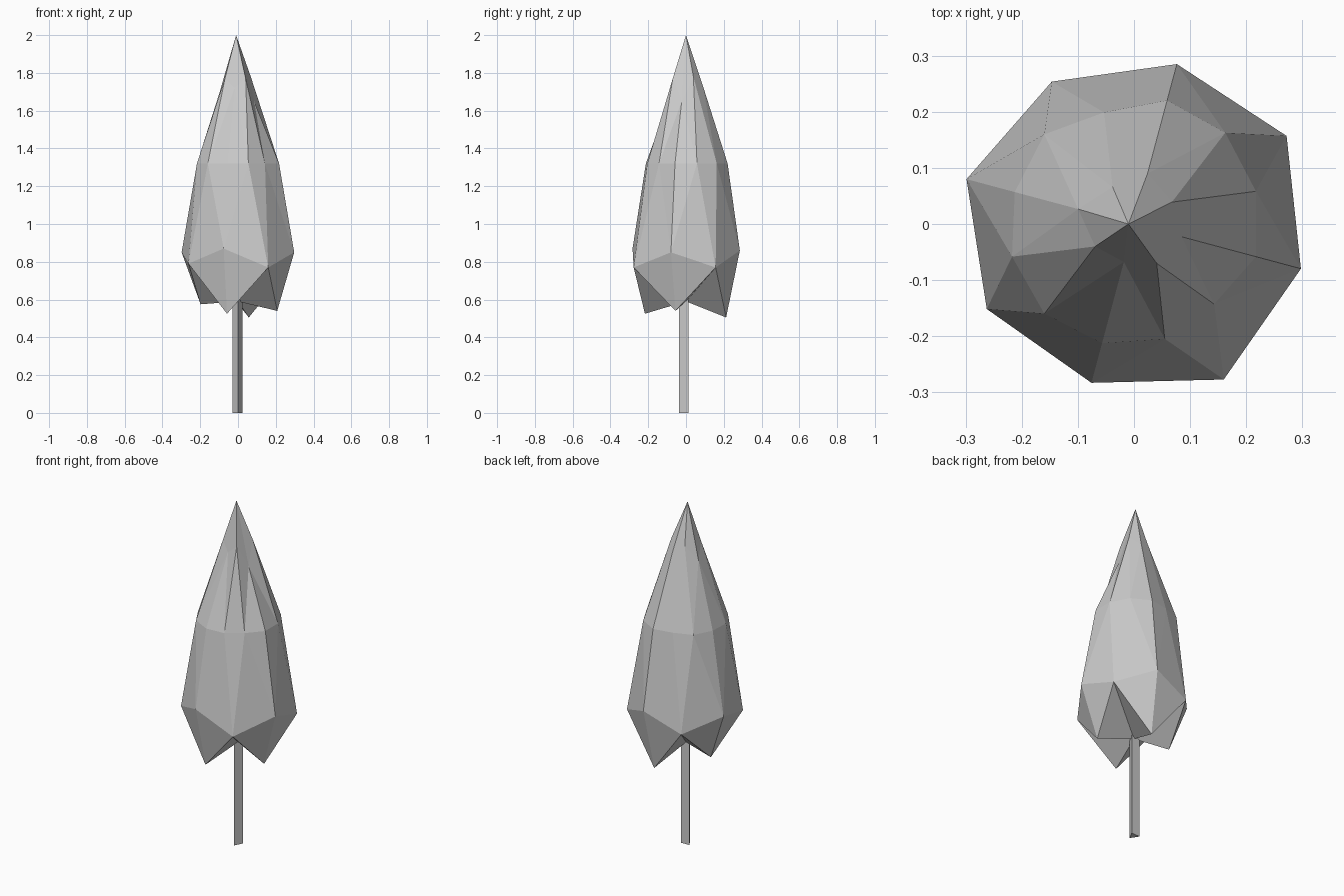
import bpy, bmesh
from math import radians, cos, sin

if "Cube" in bpy.data.objects:
    bpy.data.objects.remove(bpy.data.objects["Cube"])


def polar(bm, deg, r, z):
    a = radians(deg)
    return bm.verts.new((r * cos(a), r * sin(a), z))


def finish(bm, name):
    bmesh.ops.recalc_face_normals(bm, faces=bm.faces)
    mesh = bpy.data.meshes.new(name)
    bm.to_mesh(mesh)
    bm.free()
    obj = bpy.data.objects.new(name, mesh)
    bpy.context.collection.objects.link(obj)


# Foliage: faceted crown made of stacked rings, as (radius, height) pairs
bm = bmesh.new()
START = -105
tips = [(0.225, 0.525), (0.215, 0.54), (0.22, 0.505), (0.205, 0.575)]
belly = [(0.293, 0.87), (0.32, 0.77), (0.308, 0.85), (0.314, 0.77),
         (0.295, 0.86), (0.293, 0.77), (0.309, 0.85), (0.303, 0.79)]
shoulder_r = [0.22, 0.212, 0.202, 0.225, 0.225, 0.23,
              0.228, 0.206, 0.226, 0.22, 0.225, 0.226]
crown = [(0.07, 1.72), (0.081, 1.77), (0.088, 1.65), (0.078, 1.78),
         (0.093, 1.73), (0.076, 1.77), (0.103, 1.69), (0.08, 1.77)]

T = [polar(bm, START + 90 * i, *p) for i, p in enumerate(tips)]
L = [polar(bm, START + 45 * i, *p) for i, p in enumerate(belly)]
U = [polar(bm, START + 30 * i, r, 1.32) for i, r in enumerate(shoulder_r)]
C = [polar(bm, START + 45 * i, *p) for i, p in enumerate(crown)]
apex = bm.verts.new((-0.01, 0, 2))
core = bm.verts.new((0, 0, 0.59))

for q in range(4):
    t0, t1 = T[q], T[(q + 1) % 4]
    u0, u1, u2, u3 = (U[(3 * q + k) % 12] for k in range(4))
    # Drooping points with notches running in to the core
    l0, l1, l2 = (L[(2 * q + k) % 8] for k in range(3))
    for f in ((t0, l1, l0), (t1, l2, l1), (core, l1, t0), (core, t1, l1)):
        bm.faces.new(f)
    # Sides: eight belly corners up to twelve shoulder corners, then the crown
    for ring in (L, C):
        a, b, c = (ring[(2 * q + k) % 8] for k in range(3))
        for f in ((a, u1, u0), (a, b, u1), (b, u2, u1), (b, c, u2), (c, u3, u2)):
            bm.faces.new(f)
    bm.faces.new((C[2 * q], C[2 * q + 1], apex))
    bm.faces.new((C[2 * q + 1], C[(2 * q + 2) % 8], apex))
finish(bm, "foliage")

# Trunk: three-sided post
bm = bmesh.new()
base = bm.faces.new([bm.verts.new((x, y, 0)) for x, y in
                     ((-0.03, 0.01), (0, -0.037), (0.025, 0.012))])
top = bmesh.ops.extrude_face_region(bm, geom=[base], use_keep_orig=True)
bmesh.ops.translate(bm, vec=(0, 0, 0.65),
                    verts=[v for v in top["geom"] if isinstance(v, bmesh.types.BMVert)])
finish(bm, "trunk")
